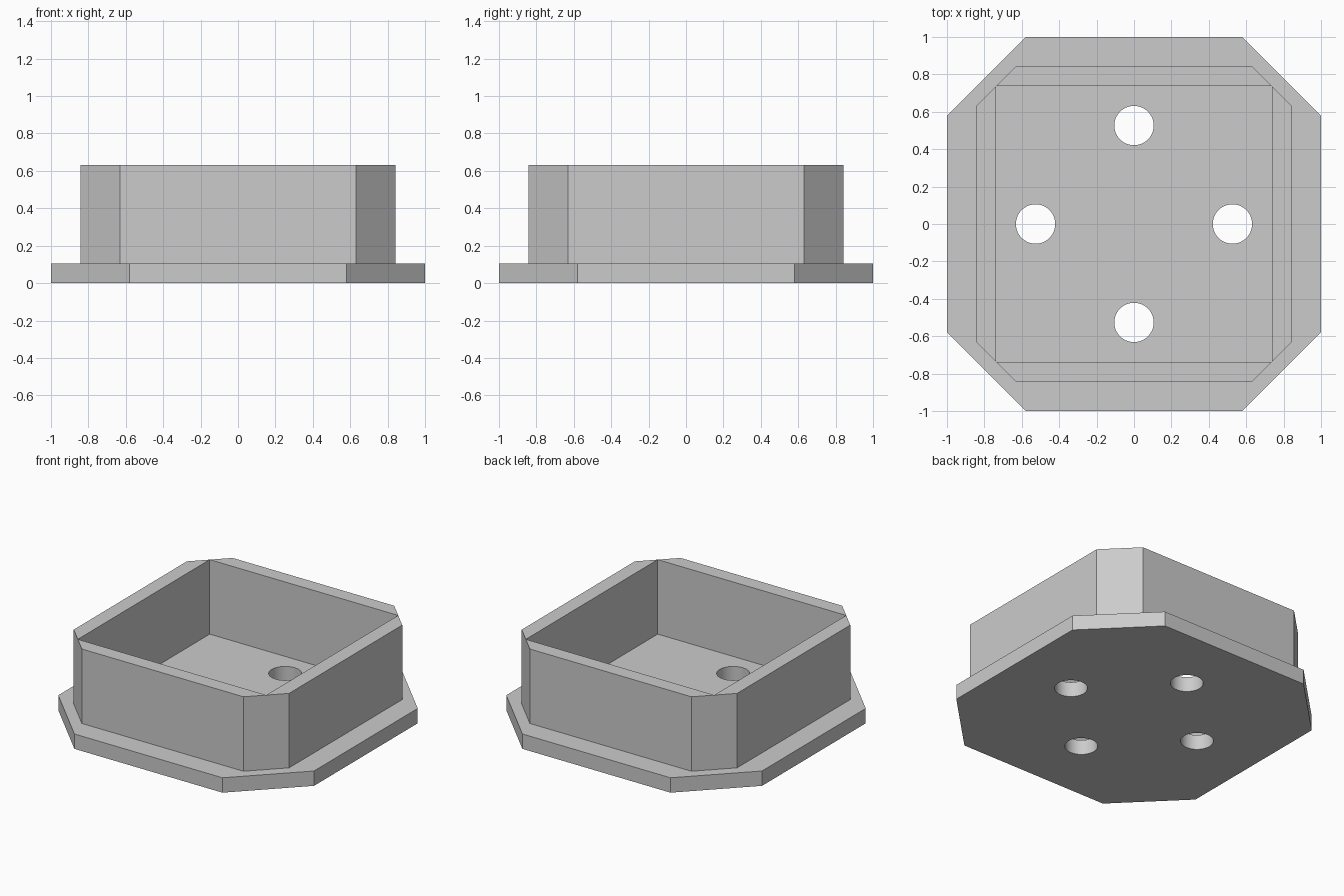
import bpy
import bmesh
from math import pi
from mathutils import Matrix

cube = bpy.data.objects.get("Cube")
if cube:
    bpy.data.objects.remove(cube, do_unlink=True)

U = 2 / 19               # the tray is 19 units wide
BASE_H, TOTAL_H = 1, 6   # heights in units

grey = bpy.data.materials.new("plain grey")
grey.use_nodes = True
colour = (0.6, 0.6, 0.6, 1)
grey.diffuse_color = colour
grey.node_tree.nodes["Principled BSDF"].inputs["Base Color"].default_value = colour


def add_prism(bm, points, z0, z1):
    """Extrude a flat outline, given in units, from z0 to z1."""
    face = bm.faces.new([bm.verts.new((x * U, y * U, z0 * U)) for x, y in points])
    result = bmesh.ops.extrude_face_region(bm, geom=[face], use_keep_orig=True)
    top = [v for v in result["geom"] if isinstance(v, bmesh.types.BMVert)]
    bmesh.ops.translate(bm, verts=top, vec=(0, 0, (z1 - z0) * U))


def make_object(name, bm):
    bmesh.ops.recalc_face_normals(bm, faces=bm.faces)
    mesh = bpy.data.meshes.new(name)
    bm.to_mesh(mesh)
    bm.free()
    mesh.materials.append(grey)
    obj = bpy.data.objects.new(name, mesh)
    bpy.context.collection.objects.link(obj)
    return obj


# Base plate: a square with cut corners
a, b = 9.5, 5.5
bm = bmesh.new()
add_prism(bm, [(a, -b), (a, b), (b, a), (-b, a), (-a, b), (-a, -b), (-b, -a), (b, -a)],
          0, BASE_H)
base = make_object("base_plate", bm)

# Four round holes through the base plate
bm = bmesh.new()
for x, y in ((5, 0), (0, 5), (-5, 0), (0, -5)):
    bmesh.ops.create_cone(bm, cap_ends=True, segments=48, radius1=U, radius2=U,
                          depth=4 * U, matrix=Matrix.Translation((x * U, y * U, 0)))
cutter = make_object("hole_cutter", bm)
cutter.hide_render = True
cut = base.modifiers.new("holes", 'BOOLEAN')
cut.operation = 'DIFFERENCE'
cut.solver = 'EXACT'
cut.object = cutter
bpy.context.view_layer.objects.active = base
base.select_set(True)
bpy.ops.object.modifier_apply(modifier=cut.name)
bpy.data.objects.remove(cutter, do_unlink=True)
bpy.ops.object.shade_smooth_by_angle(angle=pi / 6)

# Walls: one mitred side, repeated around the centre
bm = bmesh.new()
for i in range(4):
    add_prism(bm, [(-7, -7), (-6, -8), (6, -8), (7, -7)], BASE_H, TOTAL_H)
    bmesh.ops.rotate(bm, verts=bm.verts, matrix=Matrix.Rotation(pi / 2, 3, 'Z'))
make_object("walls", bm)
